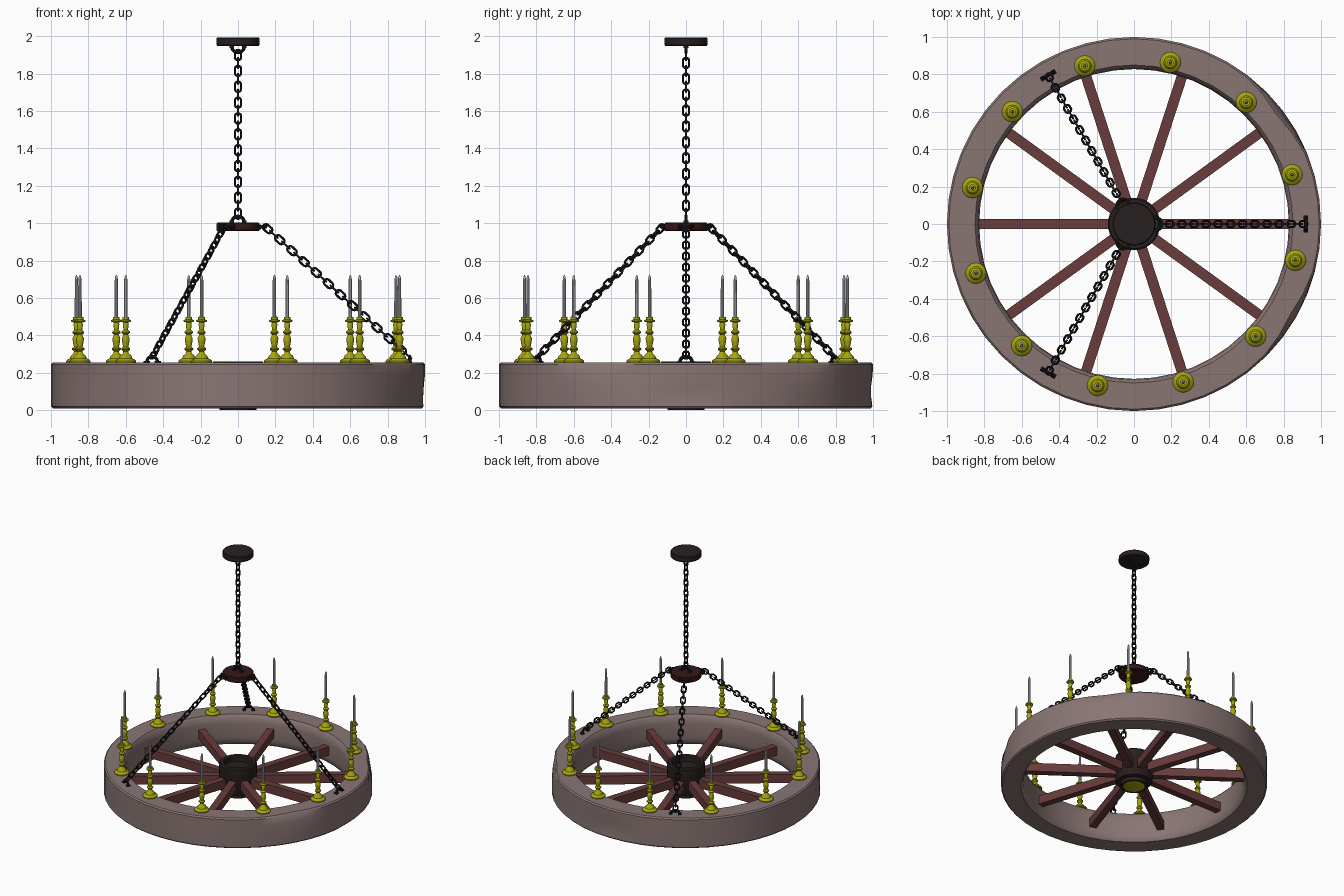
import bpy, bmesh
from math import sin, cos, pi, radians, sqrt, exp
from mathutils import Matrix, Vector

if "Cube" in bpy.data.objects:
    bpy.data.objects.remove(bpy.data.objects["Cube"])


def material(name, rgb):
    m = bpy.data.materials.new(name)
    m.diffuse_color = (*rgb, 1)
    m.use_nodes = True
    m.node_tree.nodes["Principled BSDF"].inputs["Base Color"].default_value = m.diffuse_color
    return m


RIM = material("weathered_wood", (0.25, 0.18, 0.175))
SPOKE = material("red_wood", (0.14, 0.045, 0.045))
DARK = material("dark_iron", (0.022, 0.014, 0.014))
PLATE = material("dark_red", (0.04, 0.009, 0.009))
METAL = material("black_metal", (0.01, 0.01, 0.012))
BRASS = material("brass", (0.38, 0.38, 0.004))
WAX = material("wax", (0.5, 0.5, 0.5))


def finish(name, bm, mat, angle=35):
    bmesh.ops.recalc_face_normals(bm, faces=bm.faces)
    me = bpy.data.meshes.new(name)
    bm.to_mesh(me)
    bm.free()
    me.materials.append(mat)
    ob = bpy.data.objects.new(name, me)
    bpy.context.collection.objects.link(ob)
    if angle:
        bpy.ops.object.select_all(action='DESELECT')
        bpy.context.view_layer.objects.active = ob
        ob.select_set(True)
        bpy.ops.object.shade_smooth_by_angle(angle=radians(angle))
    return ob


def lathe(profile, segs, bm=None, loop=False, offset=(0, 0, 0)):
    """Revolve (radius, z) points; ends are capped unless the profile is a loop."""
    bm = bm or bmesh.new()
    o = Vector(offset)
    rings = [[bm.verts.new(o + Vector((r * cos(2 * pi * i / segs), r * sin(2 * pi * i / segs), z)))
              for i in range(segs)] for r, z in profile]
    pairs = list(zip(rings, rings[1:] + rings[:1]))
    for a, b in pairs if loop else pairs[:-1]:
        for i in range(segs):
            j = (i + 1) % segs
            bm.faces.new((a[i], a[j], b[j], b[i]))
    if not loop:
        bm.faces.new(rings[0])
        bm.faces.new(rings[-1])
    return bm


def tube(bm, pts, normal, r, closed, mat=Matrix(), sides=6):
    """Sweep a round wire along planar points, then place it with a matrix."""
    n, rings = len(pts), []
    for i, p in enumerate(pts):
        a = pts[(i - 1) % n] if closed else pts[max(i - 1, 0)]
        b = pts[(i + 1) % n] if closed else pts[min(i + 1, n - 1)]
        side = (b - a).normalized().cross(normal)
        rings.append([bm.verts.new(mat @ (p + side * r * cos(2 * pi * k / sides)
                                          + normal * r * sin(2 * pi * k / sides))) for k in range(sides)])
    for i in range(n if closed else n - 1):
        a, b = rings[i], rings[(i + 1) % n]
        for k in range(sides):
            j = (k + 1) % sides
            bm.faces.new((a[k], a[j], b[j], b[k]))
    if not closed:
        bm.faces.new(rings[0])
        bm.faces.new(rings[-1])


def chain(name, start, end, count):
    start, end = Vector(start), Vector(end)
    d = end - start
    pitch = d.length / count
    half, w, wire = pitch * 0.5 + 0.0065, 0.017, 0.0062
    s = half - w
    pts = []
    for i in range(12):
        t = pi * (i + 0.5) / 6
        pts.append(Vector((w * cos(t), 0, w * sin(t) + (s if sin(t) > 0 else -s))))
    # alternate links lie in the chain's vertical plane, then across it
    across = Vector((0, 0, 1)).cross(d) if abs(d.x) + abs(d.y) > 1e-4 else Vector((0, 1, 0))
    across.normalize()
    z = d.normalized()
    x = across.cross(z)
    frame = Matrix((x, across, z)).transposed().to_4x4()
    bm = bmesh.new()
    for i in range(count):
        m = (Matrix.Translation(start + d * (i + 0.5) / count) @ frame
             @ Matrix.Rotation(pi / 2 * (i % 2), 4, 'Z'))
        tube(bm, pts, Vector((0, 1, 0)), wire, True, m)
    finish(name, bm, METAL, 60)


def staple(name, m, r=0.034):
    """Half-ring eye with two feet, standing in the local xz plane."""
    bm = bmesh.new()
    pts = [Vector((r * cos(pi * i / 10), 0, r * sin(pi * i / 10))) for i in range(11)]
    tube(bm, pts, Vector((0, 1, 0)), 0.009, False, m, 8)
    for sx in (-1, 1):
        bmesh.ops.create_cube(bm, size=1, matrix=m @ Matrix.Translation((sx * r, 0, 0.004))
                              @ Matrix.Diagonal((0.024, 0.026, 0.012, 1)))
    finish(name, bm, METAL)


# wheel rim, with worn dents: (angle, height, depth, angular width)
bm = lathe([(0.99, 0.01), (1.0, 0.02), (1.0, 0.07), (1.0, 0.13), (1.0, 0.19), (1.0, 0.245), (0.99, 0.255),
            (0.85, 0.255), (0.834, 0.235), (0.828, 0.19), (0.828, 0.07), (0.834, 0.03), (0.85, 0.01)],
           48, loop=True)
DENTS = [(37, 0.25, 0.03, 9), (-30, 0.25, 0.025, 9), (2, 0.07, 0.02, 6), (90, 0.1, 0.02, 5), (212, 0.16, 0.01, 5)]
for v in bm.verts:
    if v.co.xy.length > 0.95:
        cut = 0
        for a, z, depth, wid in DENTS:
            u = Vector((cos(radians(a)), sin(radians(a))))
            da = v.co.xy.angle(u) / radians(wid)
            cut += depth * exp(-da * da - ((v.co.z - z) / 0.06) ** 2)
        v.co.x *= 1 - cut
        v.co.y *= 1 - cut
finish("wheel_rim", bm, RIM)

# ten square spokes
bm = bmesh.new()
for k in range(10):
    bmesh.ops.create_cube(bm, size=1, matrix=Matrix.Rotation(2 * pi * k / 10, 4, 'Z')
                          @ Matrix.Translation((0.465, 0, 0.125)) @ Matrix.Diagonal((0.74, 0.056, 0.07, 1)))
finish("spokes", bm, SPOKE, 0)

# hub with recessed top, and brass cap beneath
finish("hub", lathe([(0.1, 0.002), (0.1, 0.03), (0.13, 0.035), (0.14, 0.05), (0.14, 0.25), (0.132, 0.26),
                     (0.108, 0.26), (0.1, 0.25), (0.1, 0.215)], 32), DARK)
finish("hub_cap", lathe([(0.075, 0.0), (0.085, 0.004), (0.085, 0.01)], 32), BRASS)

# candlesticks and candles
holder, candle = bmesh.new(), bmesh.new()
STICK = [(0.055, 0.0), (0.056, 0.008), (0.05, 0.016), (0.036, 0.023), (0.031, 0.036), (0.016, 0.05), (0.013, 0.06),
         (0.024, 0.07), (0.024, 0.077), (0.014, 0.085), (0.02, 0.115), (0.021, 0.13), (0.012, 0.15), (0.022, 0.158),
         (0.022, 0.165), (0.012, 0.175), (0.016, 0.205), (0.012, 0.214), (0.029, 0.22), (0.029, 0.227),
         (0.018, 0.231), (0.018, 0.243), (0.01, 0.243)]
for k in range(12):
    a = radians(17.3 + 30 * k)
    pos = (0.885 * cos(a), 0.885 * sin(a), 0.254)
    lathe(STICK, 16, holder, offset=pos)
    lathe([(0.01, 0.24), (0.009, 0.44), (0.006, 0.46), (0.002, 0.468)], 10, candle, offset=pos)
finish("candlesticks", holder, BRASS)
finish("candles", candle, WAX)

# ceiling canopy and hanging plate
for name, z0, z1, mat in (("ceiling_canopy", 1.947, 1.993, DARK), ("hanging_plate", 0.957, 1.003, PLATE)):
    finish(name, lathe([(0.11, z0), (0.115, z0 + 0.006), (0.115, z1 - 0.006), (0.11, z1)], 32), mat)

# central chain and its eyes
staple("canopy_eye", Matrix.Translation((0, 0, 1.947)) @ Matrix.Rotation(pi, 4, 'X'))
staple("plate_top_eye", Matrix.Translation((0, 0, 1.003)))
chain("center_chain", (0, 0, 1.92), (0, 0, 1.03), 21)

# three slanted chains with eyes on plate and rim
for k in range(3):
    a = 2 * pi * k / 3
    rot = Matrix.Rotation(a, 4, 'Z')
    staple(f"plate_side_eye_{k}", rot @ Matrix.Translation((0.114, 0, 0.98)) @ Matrix.Rotation(pi / 2, 4, 'Y')
           @ Matrix.Rotation(pi / 2, 4, 'Z'))
    staple(f"rim_eye_{k}", rot @ Matrix.Translation((0.918, 0, 0.254)) @ Matrix.Rotation(pi / 2, 4, 'Z'))
    chain(f"side_chain_{k}", rot @ Vector((0.142, 0, 0.985)), rot @ Vector((0.922, 0, 0.28)), 24)
